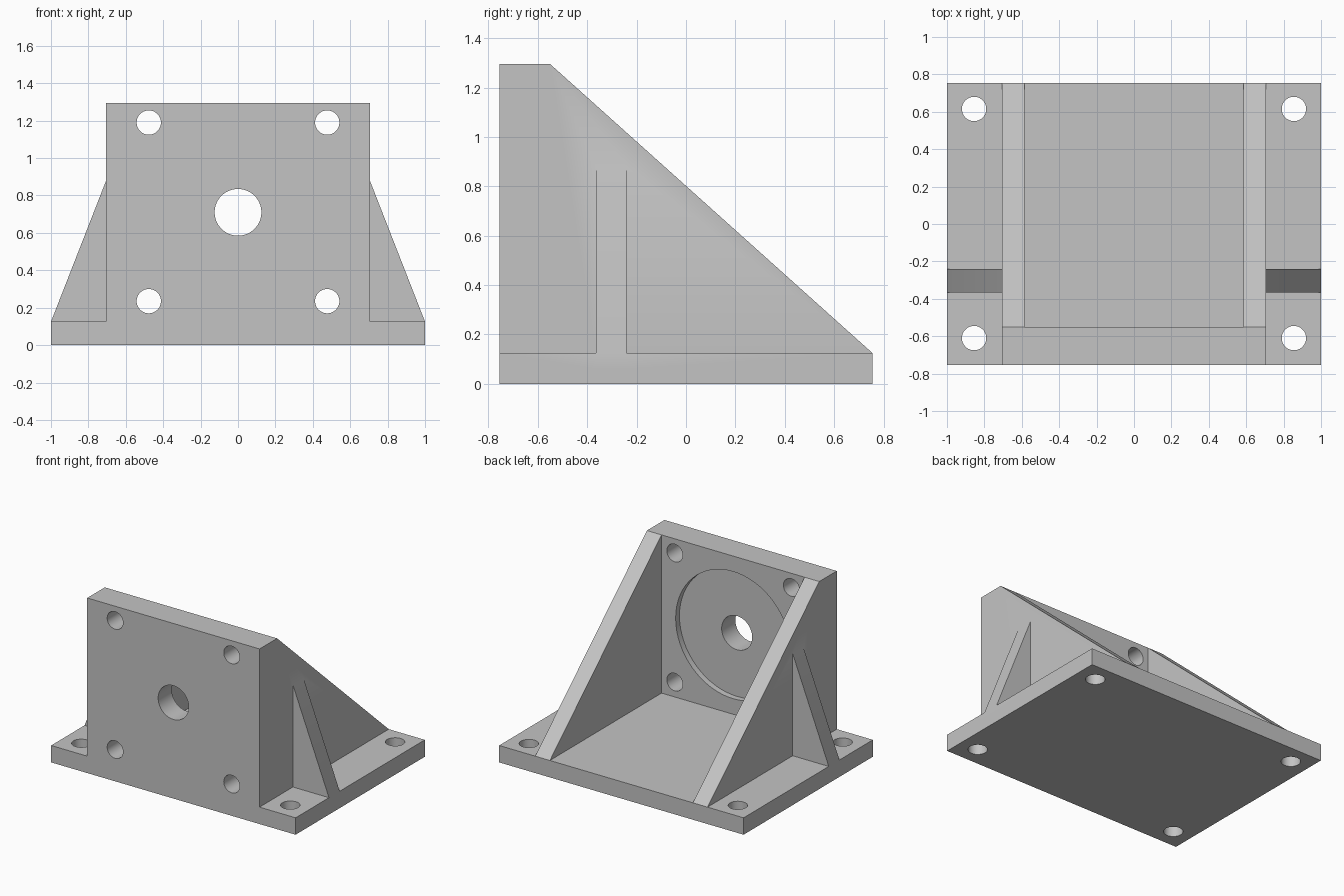
import bpy, bmesh, math
from mathutils import Matrix, Vector

cube = bpy.data.objects.get("Cube")
if cube:
    bpy.data.objects.remove(cube, do_unlink=True)

grey = bpy.data.materials.new("machined grey")
grey.use_nodes = True
colour = (0.55, 0.55, 0.55, 1)
grey.diffuse_color = colour
grey.node_tree.nodes["Principled BSDF"].inputs["Base Color"].default_value = colour

# Main dimensions
HALF_X, HALF_Y = 1.0, 0.755
BASE_TOP, TOP = 0.125, 1.295
OUTER, INNER = 0.705, 0.585
PLATE_BACK = -0.55
SINK = 0.06          # overlap that welds the parts together


def finish(bm, name):
    bmesh.ops.recalc_face_normals(bm, faces=bm.faces)
    mesh = bpy.data.meshes.new(name)
    bm.to_mesh(mesh)
    bm.free()
    mesh.materials.append(grey)
    obj = bpy.data.objects.new(name, mesh)
    bpy.context.collection.objects.link(obj)
    return obj


def prism(name, profile, sweep):
    """Extrude a closed 3D outline along a vector."""
    bm = bmesh.new()
    face = bm.faces.new([bm.verts.new(p) for p in profile])
    new = bmesh.ops.extrude_face_region(bm, geom=[face])["geom"]
    bmesh.ops.translate(bm, vec=Vector(sweep),
                        verts=[v for v in new if isinstance(v, bmesh.types.BMVert)])
    return finish(bm, name)


def drill(name, centre, radius, depth, axis):
    """Cylindrical cutter along y or z."""
    bm = bmesh.new()
    turn = Matrix.Rotation(math.pi / 2, 4, "X") if axis == "y" else Matrix()
    bmesh.ops.create_cone(bm, cap_ends=True, segments=64, radius1=radius, radius2=radius,
                          depth=depth, matrix=Matrix.Translation(centre) @ turn)
    return finish(bm, name)


def combine(target, tool, operation):
    mod = target.modifiers.new(tool.name, "BOOLEAN")
    mod.operation, mod.solver, mod.object = operation, "EXACT", tool
    bpy.context.view_layer.update()
    with bpy.context.temp_override(object=target, active_object=target):
        bpy.ops.object.modifier_apply(modifier=mod.name)
    bpy.data.objects.remove(tool, do_unlink=True)


# Base plate
bracket = prism("angle_bracket",
                [(-HALF_X, -HALF_Y, 0), (HALF_X, -HALF_Y, 0),
                 (HALF_X, HALF_Y, 0), (-HALF_X, HALF_Y, 0)], (0, 0, BASE_TOP))

# Upright mounting plate
combine(bracket, prism("upright_plate",
                       [(-OUTER, -HALF_Y, SINK), (OUTER, -HALF_Y, SINK),
                        (OUTER, -HALF_Y, TOP), (-OUTER, -HALF_Y, TOP)],
                       (0, PLATE_BACK + HALF_Y, 0)), "UNION")

for side in (-1, 1):
    # Sloping side wall
    wall = [(-HALF_Y, SINK), (HALF_Y, SINK), (HALF_Y, BASE_TOP),
            (PLATE_BACK, TOP), (-HALF_Y, TOP)]
    combine(bracket, prism("side_wall", [(side * INNER, y, z) for y, z in wall],
                           (side * (OUTER - INNER), 0, 0)), "UNION")
    # Triangular outer rib
    rib = [(OUTER - SINK, SINK), (HALF_X, SINK), (HALF_X, BASE_TOP),
           (OUTER, 0.88), (OUTER - SINK, 0.88)]
    combine(bracket, prism("outer_rib", [(side * x, -0.365, z) for x, z in rib],
                           (0, 0.125, 0)), "UNION")

# Round recess and shaft hole in the upright plate
combine(bracket, drill("recess", (0, PLATE_BACK, 0.71), 0.47, 0.09, "y"), "DIFFERENCE")
combine(bracket, drill("shaft_hole", (0, -0.65, 0.71), 0.125, 0.5, "y"), "DIFFERENCE")

# Bolt holes in the upright plate and the base
for side in (-1, 1):
    for z in (0.235, 1.19):
        combine(bracket, drill("plate_hole", (side * 0.477, -0.65, z), 0.065, 0.5, "y"),
                "DIFFERENCE")
    for y in (-0.61, 0.615):
        combine(bracket, drill("base_hole", (side * 0.855, y, 0.06), 0.065, 0.4, "z"),
                "DIFFERENCE")

# Smooth bores, crisp edges
bpy.ops.object.select_all(action="DESELECT")
bracket.select_set(True)
bpy.context.view_layer.objects.active = bracket
bpy.ops.object.shade_smooth_by_angle(angle=math.radians(30))
